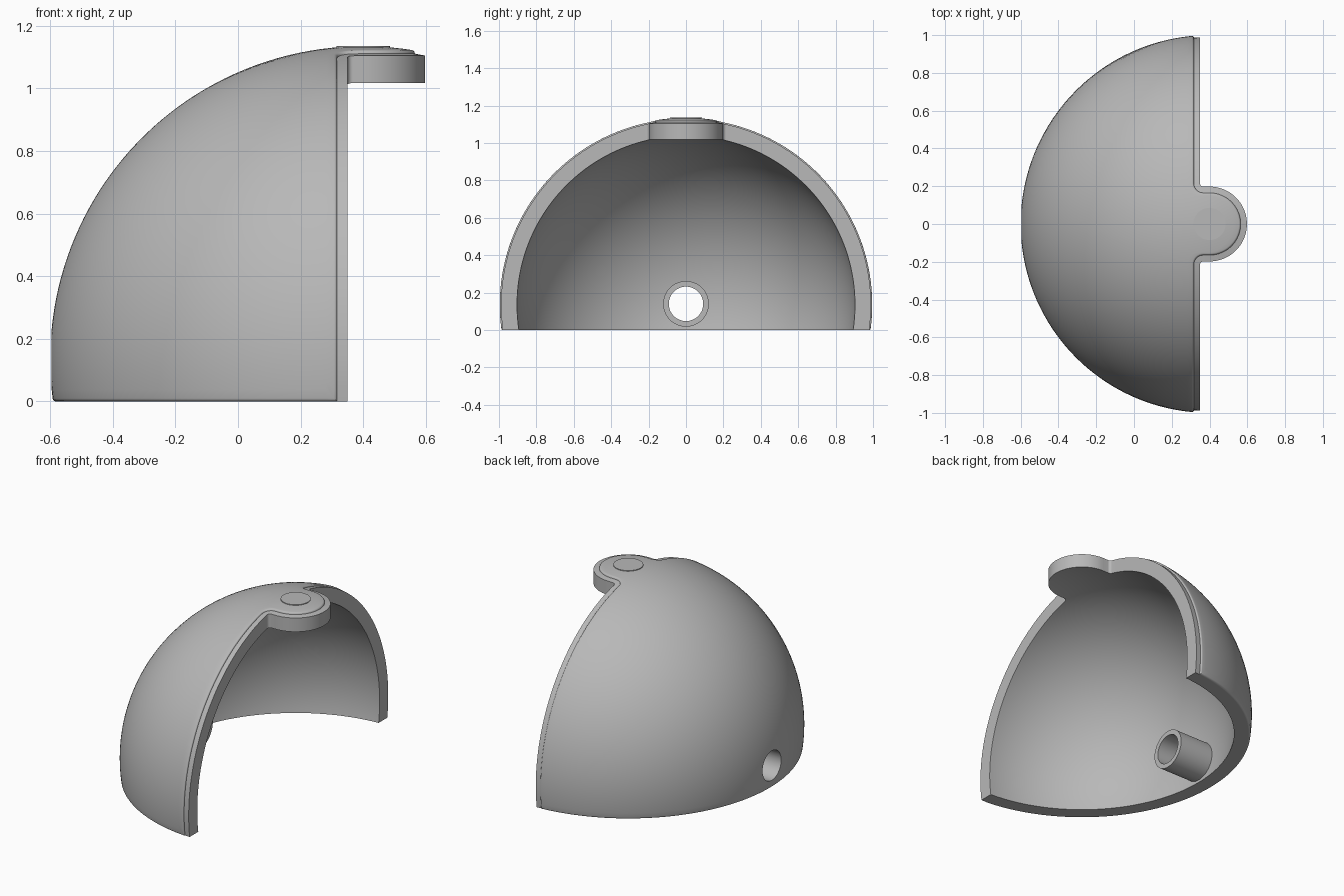
import bpy, bmesh
from math import pi, sin, cos, acos, asin, sqrt
from mathutils import Vector

cube = bpy.data.objects.get("Cube")
if cube:
    bpy.data.objects.remove(cube)

grey = bpy.data.materials.new("plain grey")
grey.use_nodes = True
grey.diffuse_color = (0.48, 0.48, 0.48, 1)
grey.node_tree.nodes["Principled BSDF"].inputs["Base Color"].default_value = grey.diffuse_color

CENTRE = Vector((0.4, 0, 0.135))     # centre of the dome's sphere
OUTER, STEP, INNER = 1.0, 0.99, 0.905
LIP = 0.033                          # how far the lower layer sticks out
ROUND = 0.01                         # edge rounding of the upper layer
PORT_Z = 0.14


def span(a, b, n):
    return [a + (b - a) * i / n for i in range(n)]


def outline(inset, radius):
    """Closed edge of the quarter dome with its round tab, on a sphere."""
    edge = 0.317 - inset - CENTRE.x
    half = 0.165 - inset
    fillet = 0.05 + inset
    low = max(inset, 0) - CENTRE.z
    pts = []
    # bottom rim, from the back to the corner
    rim = sqrt(radius**2 - low**2)
    for a in span(pi, acos(edge / rim), 48):
        pts.append((rim * cos(a), rim * sin(a), low))
    # straight-cut edge, from the corner up to the neck
    arc = sqrt(radius**2 - edge**2)
    for a in span(asin(low / arc), acos((half + fillet) / arc), 48):
        pts.append((edge, arc * cos(a), arc * sin(a)))
    # neck fillet, then the round end of the tab
    plan = [(edge + fillet * (1 + cos(a)), half + fillet * (1 + sin(a)))
            for a in span(pi, 1.5 * pi, 8) + [1.5 * pi]]
    plan += [(half * cos(a), half * sin(a)) for a in span(pi / 2, 0, 20) + [0]]
    pts += [(x, y, sqrt(radius**2 - x * x - y * y)) for x, y in plan]
    pts += [(x, -y, z) for x, y, z in pts[-2:0:-1]]
    return [Vector(p) for p in pts]


def cap_rings(border, radius, n=28):
    """Rings shrinking over the sphere from its border to a pole."""
    pole = Vector((-0.7, 0, 0.7)).normalized()
    return [[(p.normalized().lerp(pole, i / n)).normalized() * radius for p in border]
            for i in range(1, n)], pole * radius


def finish(obj):
    obj.data.materials.clear()
    obj.data.materials.append(grey)
    bpy.ops.object.select_all(action='DESELECT')
    obj.select_set(True)
    bpy.context.view_layer.objects.active = obj
    for mod in list(obj.modifiers):
        bpy.ops.object.modifier_apply(modifier=mod.name)
    bpy.ops.object.shade_smooth_by_angle(angle=pi / 6)


def cylinder(name, radius, start, end, along_x):
    length = Vector(end) - Vector(start)
    bpy.ops.mesh.primitive_cylinder_add(
        vertices=64, radius=radius, depth=length.length,
        location=(Vector(start) + Vector(end)) / 2,
        rotation=(0, pi / 2 if along_x else 0, 0))
    obj = bpy.context.object
    obj.name = name
    return obj


# Shell: outer cap, rounded edge, step, lip, wall and inner cap as one skin
rounding = [(ROUND * (1 - cos(a)), STEP + ROUND * sin(a))
            for a in span(pi / 2, 0, 5)]
border_out = outline(*rounding[0])
border_in = outline(-LIP, INNER)
outer_rings, outer_pole = cap_rings(border_out, OUTER)
inner_rings, inner_pole = cap_rings(border_in, INNER)
rings = outer_rings[::-1]
rings += [outline(e, r) for e, r in rounding + [(0, STEP), (-LIP, STEP)]]
rings += [border_in] + inner_rings

bm = bmesh.new()
loops = [[bm.verts.new(p + CENTRE) for p in ring] for ring in rings]
count = len(loops[0])
for a, b in zip(loops, loops[1:]):
    for i in range(count):
        j = (i + 1) % count
        bm.faces.new((a[i], a[j], b[j], b[i]))
for ring, pole in ((loops[0], outer_pole), (loops[-1], inner_pole)):
    tip = bm.verts.new(pole + CENTRE)
    for i in range(count):
        bm.faces.new((ring[i], ring[(i + 1) % count], tip))
bmesh.ops.recalc_face_normals(bm, faces=bm.faces)
mesh = bpy.data.meshes.new("dome_shell")
bm.to_mesh(mesh)
bm.free()
shell = bpy.data.objects.new("dome_shell", mesh)
bpy.context.collection.objects.link(shell)

# Tube inside the back wall, and the bore through both
boss = cylinder("port_tube", 0.122, (-0.515, 0, PORT_Z), (-0.26, 0, PORT_Z), True)
bore = cylinder("port_bore_cutter", 0.092, (-0.8, 0, PORT_Z), (0, 0, PORT_Z), True)
for obj in (shell, boss):
    cut = obj.modifiers.new("bore", 'BOOLEAN')
    cut.operation = 'DIFFERENCE'
    cut.solver = 'EXACT'
    cut.object = bore
    finish(obj)
bpy.data.objects.remove(bore)

# Flat round spot on top of the tab
finish(cylinder("pivot_spot", 0.085, (0.4, 0, 1.128), (0.4, 0, 1.1355), False))
